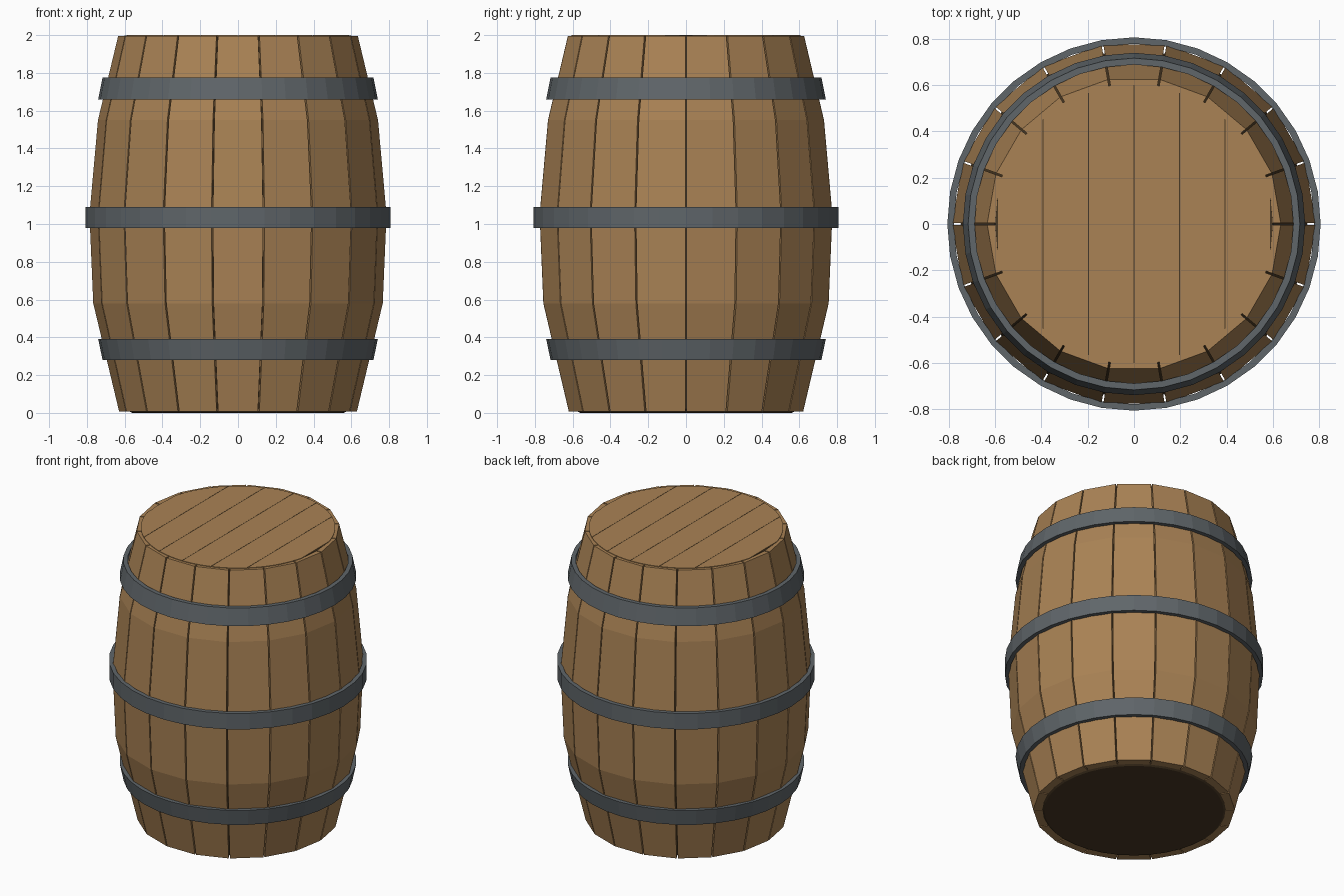
import bpy
import bmesh
import math

if "Cube" in bpy.data.objects:
    bpy.data.objects.remove(bpy.data.objects["Cube"], do_unlink=True)

STAVES = 18
GAP = 0.004          # half width of the slit between staves
THICK = 0.07
# (height, outer radius) of the barrel bulge
BULGE = [(0.007, 0.63), (0.58, 0.767), (1.05, 0.787), (1.55, 0.742), (1.996, 0.635)]


def material(name, rgb):
    mat = bpy.data.materials.new(name)
    mat.use_nodes = True
    mat.diffuse_color = (*rgb, 1)
    mat.node_tree.nodes["Principled BSDF"].inputs["Base Color"].default_value = (*rgb, 1)
    return mat


wood = material("oak_wood", (0.40, 0.225, 0.09))
iron = material("dark_iron", (0.115, 0.132, 0.143))
shade = material("dark_interior", (0.068, 0.041, 0.018))


def add_object(name, bm, mat):
    bmesh.ops.recalc_face_normals(bm, faces=bm.faces[:])
    mesh = bpy.data.meshes.new(name)
    bm.to_mesh(mesh)
    bm.free()
    mesh.materials.append(mat)
    obj = bpy.data.objects.new(name, mesh)
    bpy.context.collection.objects.link(obj)
    return obj


def loft(bm, rings, closed=False):
    """Skin equal-sized rings of points, capped unless the rings form a loop."""
    loops = [[bm.verts.new(p) for p in ring] for ring in rings]
    n = len(loops[0])
    pairs = list(zip(loops, loops[1:]))
    if closed:
        pairs.append((loops[-1], loops[0]))
    for a, b in pairs:
        for i in range(n):
            j = (i + 1) % n
            bm.faces.new((a[i], a[j], b[j], b[i]))
    if not closed:
        bm.faces.new(loops[0])
        bm.faces.new(loops[-1])


def circle(r, z, n):
    return [(r * math.cos(math.tau * i / n), r * math.sin(math.tau * i / n), z)
            for i in range(n)]


# Staves: flat boards bent along the bulge, with slits between them
half = math.pi / STAVES


def stave_ring(z, r, angle):
    flat, inner = r * math.cos(half), (r - THICK) * math.cos(half)
    c, s = math.cos(angle), math.sin(angle)
    corners = []
    for d, side in ((flat, 1), (flat, -1), (inner, -1), (inner, 1)):
        w = side * (d * math.tan(half) - GAP)
        corners.append((d * c - w * s, d * s + w * c, z))
    return corners


bm = bmesh.new()
for k in range(STAVES):
    loft(bm, [stave_ring(z, r, (2 * k + 1) * half) for z, r in BULGE])
add_object("staves", bm, wood)

# Dark core seen through the slits and as the bottom
bm = bmesh.new()
core = [(0.0, 0.56), (0.02, 0.595)]
core += [(z, r - 0.038) for z, r in BULGE[1:-1]]
core += [(1.97, 0.603), (1.9975, 0.6), (1.999, 0.56)]
loft(bm, [circle(r, z, 36) for z, r in core])
add_object("inner_core", bm, shade)

# Lid: six boards cut from a disc
LID_R, BOARD, SLIT, STEPS = 0.607, 0.197, 0.0022, 10
bm = bmesh.new()
for k in range(-3, 3):
    x0 = max(k * BOARD + SLIT, -LID_R)
    x1 = min((k + 1) * BOARD - SLIT, LID_R)
    a0, a1 = math.acos(x0 / LID_R), math.acos(x1 / LID_R)
    arc = [a0 + (a1 - a0) * i / STEPS for i in range(STEPS + 1)]
    arc += [-a for a in reversed(arc)]
    loft(bm, [[(LID_R * math.cos(a), LID_R * math.sin(a), z) for a in arc]
              for z in (1.99, 2.0)])
add_object("lid_boards", bm, wood)


# Iron hoops
def hoop(name, z0, z1, r0, r1, wall=0.028):
    bm = bmesh.new()
    section = [(r0, z0), (r1, z1), (r1 - wall, z1), (r0 - wall, z0)]
    loft(bm, [circle(r, z, 36) for r, z in section], closed=True)
    add_object(name, bm, iron)


hoop("lower_hoop", 0.28, 0.39, 0.717, 0.74)
hoop("middle_hoop", 0.98, 1.09, 0.807, 0.807)
hoop("upper_hoop", 1.66, 1.775, 0.74, 0.717)
